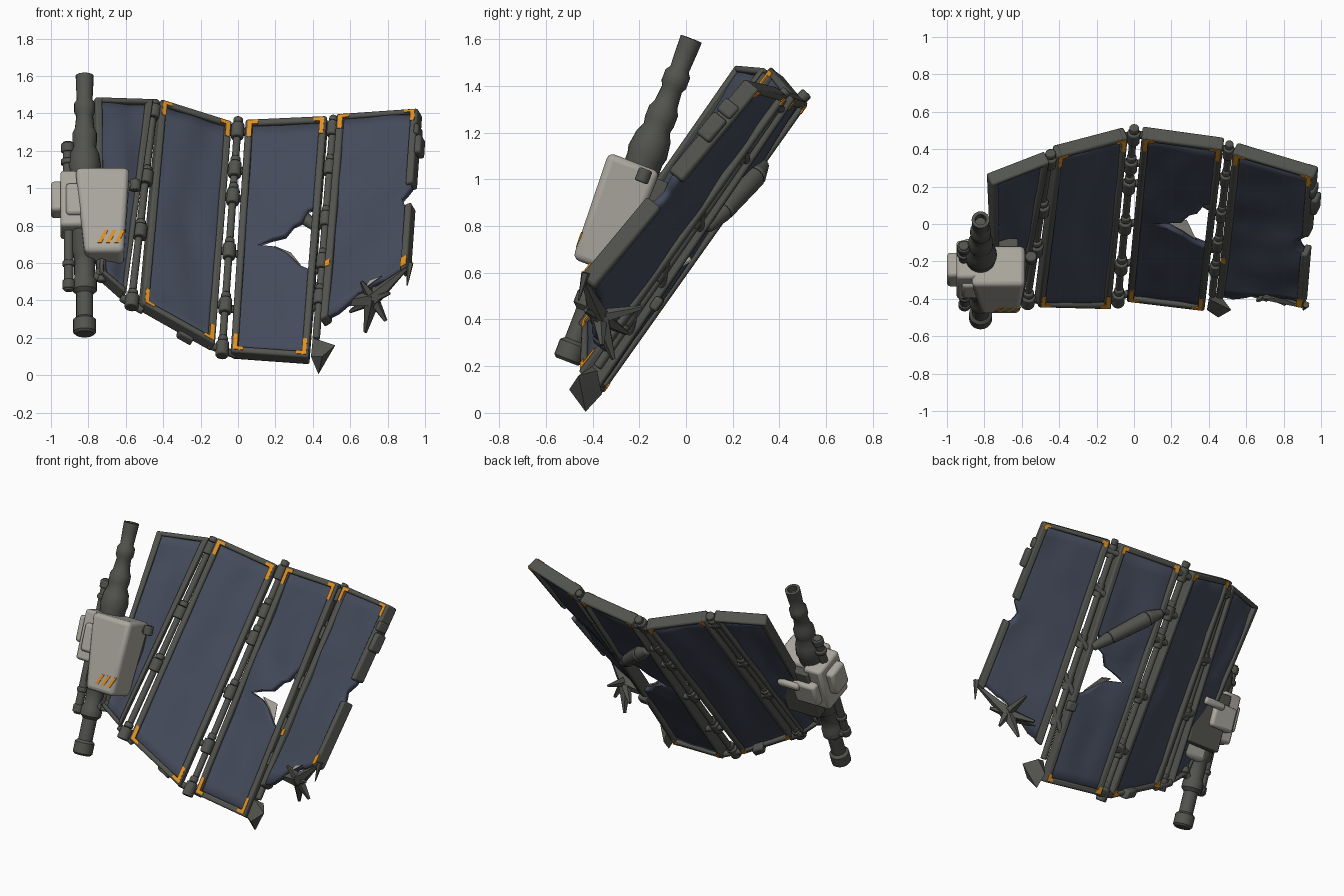
import bpy, bmesh, math
from mathutils import Vector, Matrix, noise

if "Cube" in bpy.data.objects:
    bpy.data.objects.remove(bpy.data.objects["Cube"], do_unlink=True)


def material(name, rgb):
    m = bpy.data.materials.new(name)
    m.use_nodes = True
    m.diffuse_color = (*rgb, 1)
    m.node_tree.nodes["Principled BSDF"].inputs["Base Color"].default_value = (*rgb, 1)
    return m


BLUE = material("panel_blue", (0.058, 0.069, 0.104))
GREY = material("frame_grey", (0.085, 0.088, 0.077))
WHITE = material("shell_pale_grey", (0.40, 0.385, 0.34))
ORANGE = material("marking_orange", (0.75, 0.28, 0.015))


def finish(bm, name, mat, bevel=0.0, segments=2):
    """Turn a bmesh into a named object with optional bevel and smooth shading."""
    bmesh.ops.recalc_face_normals(bm, faces=bm.faces)
    mesh = bpy.data.meshes.new(name)
    bm.to_mesh(mesh)
    bm.free()
    ob = bpy.data.objects.new(name, mesh)
    bpy.context.collection.objects.link(ob)
    mesh.materials.append(mat)
    bpy.ops.object.select_all(action="DESELECT")
    ob.select_set(True)
    bpy.context.view_layer.objects.active = ob
    bpy.ops.object.shade_smooth_by_angle(angle=math.radians(40))
    if bevel:
        mod = ob.modifiers.new("Bevel", "BEVEL")
        mod.width, mod.segments = bevel, segments
    return ob


def mapped_box(bm, place, u, v, w):
    """Box spanning three ranges, sent through a placing function."""
    geo = bmesh.ops.create_cube(bm, size=1)
    for vert in geo["verts"]:
        k = [r[0] if c < 0 else r[1] for c, r in zip(vert.co, (u, v, w))]
        vert.co = place(*k)


def rod(bm, a, b, r1, r2=None, sides=14):
    a, b = Vector(a), Vector(b)
    d = b - a
    mat = Matrix.Translation((a + b) / 2) @ d.to_track_quat("Z", "Y").to_matrix().to_4x4()
    bmesh.ops.create_cone(bm, cap_ends=True, segments=sides, radius1=r1,
                          radius2=r1 if r2 is None else r2, depth=d.length, matrix=mat)


def hull(name, points, mat):
    bm = bmesh.new()
    for p in points:
        bm.verts.new(p)
    bmesh.ops.convex_hull(bm, input=bm.verts[:])
    finish(bm, name, mat)


# Panels: place(u, v, w) runs across, up and out of each panel's front
def panel_space(tl, tr, br, bl):
    tl, tr, br, bl = map(Vector, (tl, tr, br, bl))
    n = (tr - bl).cross(tl - br).normalized()

    def place(u, v, w=0.0):
        return bl.lerp(br, u).lerp(tl.lerp(tr, u), v) + n * w
    return place


outer = panel_space((-.76, .21, 1.49), (-.45, .33, 1.48), (-.595, -.43, .44), (-.73, -.44, .56))
wide = panel_space((-.41, .36, 1.48), (-.03, .46, 1.36), (-.12, -.46, .17), (-.51, -.45, .39))
torn = panel_space((.04, .46, 1.37), (.475, .40, 1.39), (.375, -.47, .10), (-.04, -.42, .13))
broken = panel_space((.525, .38, 1.40), (.96, .25, 1.43), (.90, -.46, .58), (.435, -.40, .30))

# Edge rules as (position, limit) pairs
STRAIGHT, FLOOR = [(0, .96), (1, .96)], [(0, .01), (1, .01)]
HOLE = [(0, .96), (.37, .96), (.39, .8), (.44, .62), (.465, .45), (.476, .22), (.5, .42), (.515, .59),
        (.56, .68), (.575, .77), (.63, .85), (.64, .96), (1, .96)]
NOTCH = [(0, .96), (.4, .96), (.43, .9), (.48, .86), (.53, .96), (1, .96)]
RAGGED = [(0, .01), (.2, .0), (.34, .02), (.42, .04), (.5, .03), (.6, .05), (.75, .03), (.85, .04), (1, .02)]
D = -0.08                       # frame depth
EW, EH = .09, .024              # bar width across and up


def limit(rule, x):
    for (a, p), (b, q) in zip(rule, rule[1:]):
        if x <= b:
            return p + (q - p) * (x - a) / (b - a)
    return rule[-1][1]


def sheet(name, place, right_rule, floor_rule, seed):
    """Crumpled grid trimmed by a right-hand and a lower edge rule."""
    bm = bmesh.new()
    rows = sorted({i / 16 for i in range(17)} | {v for v, _ in right_rule})
    grid = []
    for row in rows:
        line = []
        for i in range(13):
            u = .04 + (limit(right_rule, row) - .04) * i / 12
            low = limit(floor_rule, u)
            v = max(low, row * .99) if row else low
            dent = noise.noise(Vector((u * 2.5, v * 7, seed)))
            line.append(bm.verts.new(place(u, v, D * .48 + .016 * dent)))
        grid.append(line)
    for a, b in zip(grid, grid[1:]):
        for i in range(12):
            bm.faces.new((a[i], a[i + 1], b[i + 1], b[i]))
    bmesh.ops.remove_doubles(bm, verts=bm.verts[:], dist=.0005)
    mod = finish(bm, name, BLUE).modifiers.new("Thickness", "SOLIDIFY")
    mod.thickness, mod.offset = .038, 0


def bars(name, place, pieces):
    bm = bmesh.new()
    for u, v in pieces:
        mapped_box(bm, place, u, v, (D, 0))
    finish(bm, name, GREY, .011)


left, right = (0, EW), (1 - EW, 1)
top, bottom = (1 - EH, 1), (0, EH)
whole, inner = (0, 1), (EW * .5, 1 - EW * .5)
complete = [(left, whole), (right, whole), (inner, top), (inner, bottom)]
sheet("outer_panel_sheet", outer, STRAIGHT, FLOOR, 1.3)
bars("outer_panel_frame", outer, [((0, .12), whole), ((.88, 1), whole), (inner, top), (inner, bottom)])
sheet("wide_panel_sheet", wide, STRAIGHT, FLOOR, 4.7)
bars("wide_panel_frame", wide, complete)
sheet("torn_panel_sheet", torn, HOLE, FLOOR, 8.1)
bars("torn_panel_frame", torn, complete)
sheet("broken_panel_sheet", broken, NOTCH, RAGGED, 12.6)
bars("broken_panel_frame", broken, [(left, whole), (right, (.54, 1)), ((.92, 1), (.01, .41)), (inner, top)])

# Orange corner brackets, smaller on the back face
bm = bmesh.new()
for place, corners in ((wide, ((0, 0), (1, 0), (0, 1), (1, 1))), (torn, ((0, 0), (1, 0), (0, 1), (1, 1))),
                       (broken, ((0, 1), (1, 1)))):
    for cu, cv in corners:
        def corner(u, v, w, cu=cu, cv=cv, place=place):
            return place(abs(cu - u), abs(cv - v), w)
        for w, tall, broad in (((-.003, .003), .075, .16), ((D - .003, D + .003), .035, .12)):
            mapped_box(bm, corner, (.03, .085), (.008, tall), w)
            mapped_box(bm, corner, (.03, broad), (.008, .022), w)
mapped_box(bm, broken, (.01, .07), (.25, .28), (-.003, .003))
mapped_box(bm, broken, (.925, .995), (.02, .075), (-.003, .003))
finish(bm, "orange_corner_brackets", ORANGE)


# Hinges between neighbouring panels
def hinge(name, a, b, stops, r):
    def mid(v, w):
        return (a(1, v, w) + b(0, v, w)) / 2
    bm = bmesh.new()
    rod(bm, mid(.02, -.05), mid(.98, -.05), .02)
    for v in stops:
        rod(bm, mid(v - .03, -.04), mid(v + .03, -.04), r)
        rod(bm, mid(v + .03, -.04), mid(v + .055, -.045), r * .75)
        rod(bm, a(.94, v, -.058), b(.06, v, -.058), r * .6)
    finish(bm, name, GREY, .007)


hinge("outer_hinge", outer, wide, (.0, .35, .62, .95), .038)
hinge("centre_hinge", wide, torn, (.01, .2, .44, .68, .8, .97), .035)
hinge("broken_hinge", torn, broken, (.2, .36, .55, .78, .955), .03)

# Side fittings and the pod behind the torn panel
bm = bmesh.new()
mapped_box(bm, broken, (.99, 1.07), (.72, .83), (-.07, .005))
mapped_box(bm, broken, (.97, 1.03), (.84, .9), (-.07, .01))
mapped_box(bm, wide, (.55, .75), (-.01, .03), (-.11, -.05))
mapped_box(bm, torn, (.9, 1.05), (.3, .34), (-.1, -.06))
finish(bm, "frame_fittings", GREY, .012)
bm = bmesh.new()
rod(bm, torn(.72, .63, -.085), torn(.25, .75, -.085), .042, .05)
rod(bm, torn(.94, .57, -.075), torn(.72, .63, -.085), .025, .042)
rod(bm, torn(.25, .75, -.085), torn(.05, .79, -.075), .05, .025)
finish(bm, "rear_pod", GREY, .01)

# Torn frame splinters under the broken panel
bm = bmesh.new()
heart = Vector((.72, -.37, .41))
for tip, r in (((.68, -.31, .23), .045), ((.79, -.36, .29), .035), ((.81, -.43, .44), .03),
               ((.60, -.25, .34), .04), ((.90, -.44, .57), .045), ((.48, -.33, .38), .05),
               ((.66, -.41, .50), .035), ((.72, -.19, .45), .035)):
    rod(bm, heart, tip, r, .01, 5)
rod(bm, (.92, -.43, .6), (.905, -.46, .48), .02, .003, 5)
finish(bm, "bent_splinters", GREY)
hull("broken_frame_corner", ((.40, -.40, .20), (.39, -.46, .10), (.43, -.43, .005), (.46, -.42, .09),
                             (.52, -.46, .16), (.46, -.38, .18), (.45, -.5, .10), (.42, -.36, .08)), GREY)

# Pale torn flaps at the ragged edges
hull("torn_lower_flap", [broken(u, v, w) for u, v in ((.5, .03), (.56, .06), (.7, .045))
                         for w in (-.016, -.01)], WHITE)
ledge = [torn(.45, .468, -.04), torn(.62, .437, -.04), torn(.8, .392, -.04)]
ledge.append(ledge[1] + Vector((.02, .06, .005)))
hull("torn_hole_flap", [p + Vector((0, 0, h)) for p in ledge for h in (0, .008)], WHITE)

# Strut space: x across, f forward, t along the tilted axis
foot = Vector((-.82, -.51, .22))
axis = Vector((0, .36, .933)).normalized()
ahead = Vector((0, -.933, .36)).normalized()


def strut(x, f, t):
    return foot + Vector((x, 0, 0)) + ahead * f + axis * t


# Main strut, turned from a profile
profile = [(0, 0), (.0, .05), (.012, .062), (.08, .062), (.095, .045), (.23, .045), (.25, .066), (.3, .066),
           (.32, .055), (.44, .058), (.46, .075), (.93, .08), (.96, .088), (1.03, .078), (1.07, .06),
           (1.1, .066), (1.15, .066), (1.18, .052), (1.25, .045), (1.27, .056), (1.32, .056),
           (1.34, .042), (1.42, .046), (1.48, .048), (1.482, .03), (1.44, .028), (1.44, 0)]
bm = bmesh.new()
verts = [bm.verts.new(strut(r, 0, t)) for t, r in profile]
edges = [bm.edges.new(pair) for pair in zip(verts, verts[1:])]
bmesh.ops.spin(bm, geom=verts + edges, cent=foot, axis=axis, angle=math.tau, steps=20)
bmesh.ops.remove_doubles(bm, verts=bm.verts[:], dist=.0005)
finish(bm, "main_strut", GREY)

# Side tubes, collars and mounting arms
bm = bmesh.new()
for x, f, t0, t1, r in ((-.09, .0, .86, 1.1, .027), (-.09, 0, .97, 1.0, .038), (-.09, 0, 1.04, 1.09, .036),
                        (-.085, .02, .24, .6, .026), (-.085, .02, .25, .3, .034), (-.085, .02, .38, .41, .034),
                        (.09, .0, .3, .5, .026), (.09, 0, .33, .37, .034)):
    rod(bm, strut(x, f, t0), strut(x, f, t1), r)
for t in (.27, 1.02):
    rod(bm, strut(-.09, 0, t), strut(.0, 0, t), .024)
rod(bm, strut(.1, -.04, .84), strut(.27, -.02, .86), .022)
rod(bm, strut(.27, -.02, .83), strut(.27, -.02, .89), .03)
rod(bm, strut(.0, 0, .27), strut(.09, 0, .35), .024)
mapped_box(bm, strut, (-.04, .2), (-.13, -.05), (.5, .87))
finish(bm, "strut_fittings", GREY, .007)

# Pale armoured shell: a tapered box
bm = bmesh.new()
lower, upper = ((.0, .21), (-.07, .135)), ((-.05, .24), (-.08, .155))
geo = bmesh.ops.create_cube(bm, size=1)
for vert in geo["verts"]:
    i, j, high = vert.co.x > 0, vert.co.y > 0, vert.co.z > 0
    xs, fs = upper if high else lower
    vert.co = strut(xs[i], fs[j], .9 if high else .42)
finish(bm, "armour_shell", WHITE, .028, 3)
bm = bmesh.new()
mapped_box(bm, strut, (-.13, .0), (-.11, .11), (.58, .9))
mapped_box(bm, strut, (-.18, -.11), (-.06, .08), (.68, .85))
mapped_box(bm, strut, (-.1, .0), (.06, .13), (.64, .82))
mapped_box(bm, strut, (-.09, .08), (-.16, -.08), (.64, .8))
mapped_box(bm, strut, (.02, .18), (-.18, -.14), (.75, .8))
finish(bm, "side_armour_blocks", WHITE, .018)

# Slanted stripes near the foot of the shell
bm = bmesh.new()
for i in range(3):
    def slant(x, f, t, i=i):
        return strut(x + .07 + i * .045 + (t - .47) * .5, f + (t - .42) * .0417, t)
    mapped_box(bm, slant, (0, .02), (.131, .138), (.47, .54))
finish(bm, "orange_stripes", ORANGE)
